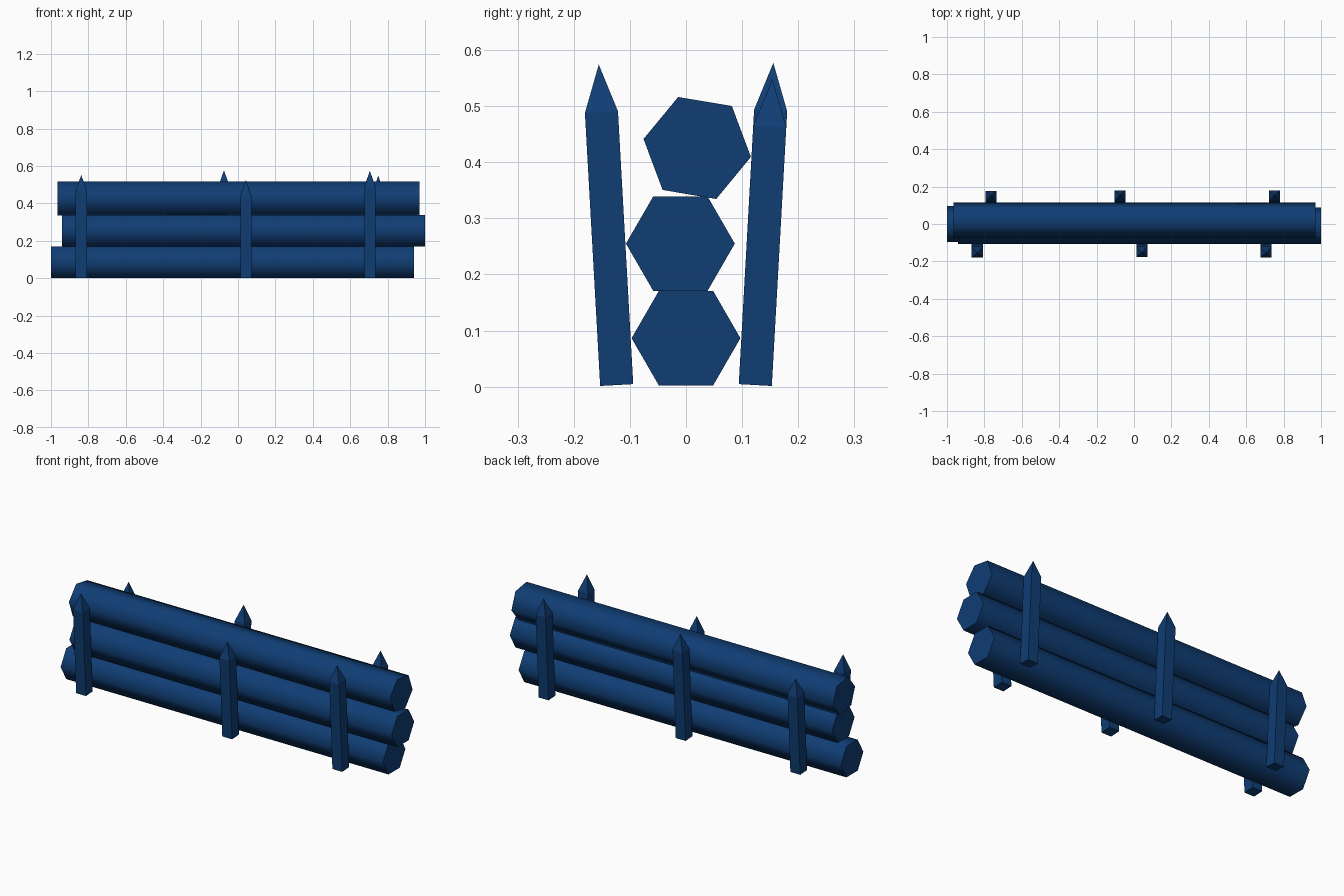
import bpy
import bmesh
from math import radians, sqrt
from mathutils import Matrix, Vector

if "Cube" in bpy.data.objects:
    bpy.data.objects.remove(bpy.data.objects["Cube"], do_unlink=True)

# One colour for the whole fence
BLUE = (0.005, 0.047, 0.175, 1.0)
blue = bpy.data.materials.new("deep_blue")
blue.use_nodes = True
blue.diffuse_color = BLUE
blue.node_tree.nodes["Principled BSDF"].inputs["Base Color"].default_value = BLUE


def finish(bm, name):
    mesh = bpy.data.meshes.new(name)
    bmesh.ops.recalc_face_normals(bm, faces=bm.faces)
    bm.to_mesh(mesh)
    bm.free()
    mesh.materials.append(blue)
    bpy.context.collection.objects.link(bpy.data.objects.new(name, mesh))


def add_log(name, x0, x1, y, z, roll):
    """Six-sided log along x: smooth bark, crisp flat ends."""
    bm = bmesh.new()
    bmesh.ops.create_cone(bm, cap_ends=True, segments=6,
                          radius1=0.097, radius2=0.097, depth=x1 - x0)
    # Lay the axis along x with one corner pointing to the side
    lay = Matrix(((0, 0, 1), (1, 0, 0), (0, 1, 0))).to_4x4()
    corner = max(bm.verts, key=lambda v: v.co.x + 0.01 * v.co.y)
    spin = Vector((1, 0)).angle_signed(corner.co.xy)
    bm.transform(Matrix.Translation(((x0 + x1) / 2, y, z))
                 @ Matrix.Rotation(radians(roll), 4, "X")
                 @ lay @ Matrix.Rotation(spin, 4, "Z"))
    for face in bm.faces:
        face.smooth = len(face.verts) == 4
        if not face.smooth:
            for edge in face.edges:
                edge.smooth = False
    finish(bm, name)


def add_stake(name, x, side, shoulder):
    """Square stake leaning outward, with a four-sided point."""
    bm = bmesh.new()
    half = 0.0295
    bmesh.ops.create_cone(bm, cap_ends=True, segments=4, radius1=half * sqrt(2),
                          radius2=half * sqrt(2), depth=shoulder)
    # Square the section to the axes and stand it on its base
    if abs(bm.verts[:][0].co.x) < 0.01 or abs(bm.verts[:][0].co.y) < 0.01:
        bm.transform(Matrix.Rotation(radians(45), 4, "Z"))
    bm.transform(Matrix.Translation((0, 0, shoulder / 2)))
    top = max(bm.faces, key=lambda f: f.calc_center_median().z)
    bmesh.ops.poke(bm, faces=[top])
    tip = max(bm.verts, key=lambda v: v.co.z - v.co.xy.length)
    tip.co.z += 0.085
    bm.transform(Matrix.Translation((x, side * 0.1235, 0.003))
                 @ Matrix.Rotation(radians(-3.2 * side), 4, "X"))
    finish(bm, name)


# Stacked logs
add_log("bottom_log", -1.0, 0.94, 0.0, 0.0865, 0)
add_log("middle_log", -0.94, 1.0, -0.01, 0.255, 0)
add_log("top_log", -0.965, 0.97, 0.02, 0.4255, -9.5)

# Stakes on both sides: x position and shoulder height
stakes = {
    "front": (-1, ((-0.838, 0.465), (0.042, 0.438), (0.705, 0.487))),
    "back": (1, ((-0.765, 0.43), (-0.075, 0.49), (0.75, 0.461))),
}
for row, (side, posts) in stakes.items():
    for place, (x, shoulder) in zip(("right", "middle", "left"), posts):
        add_stake(f"{row}_{place}_stake", x, side, shoulder)
